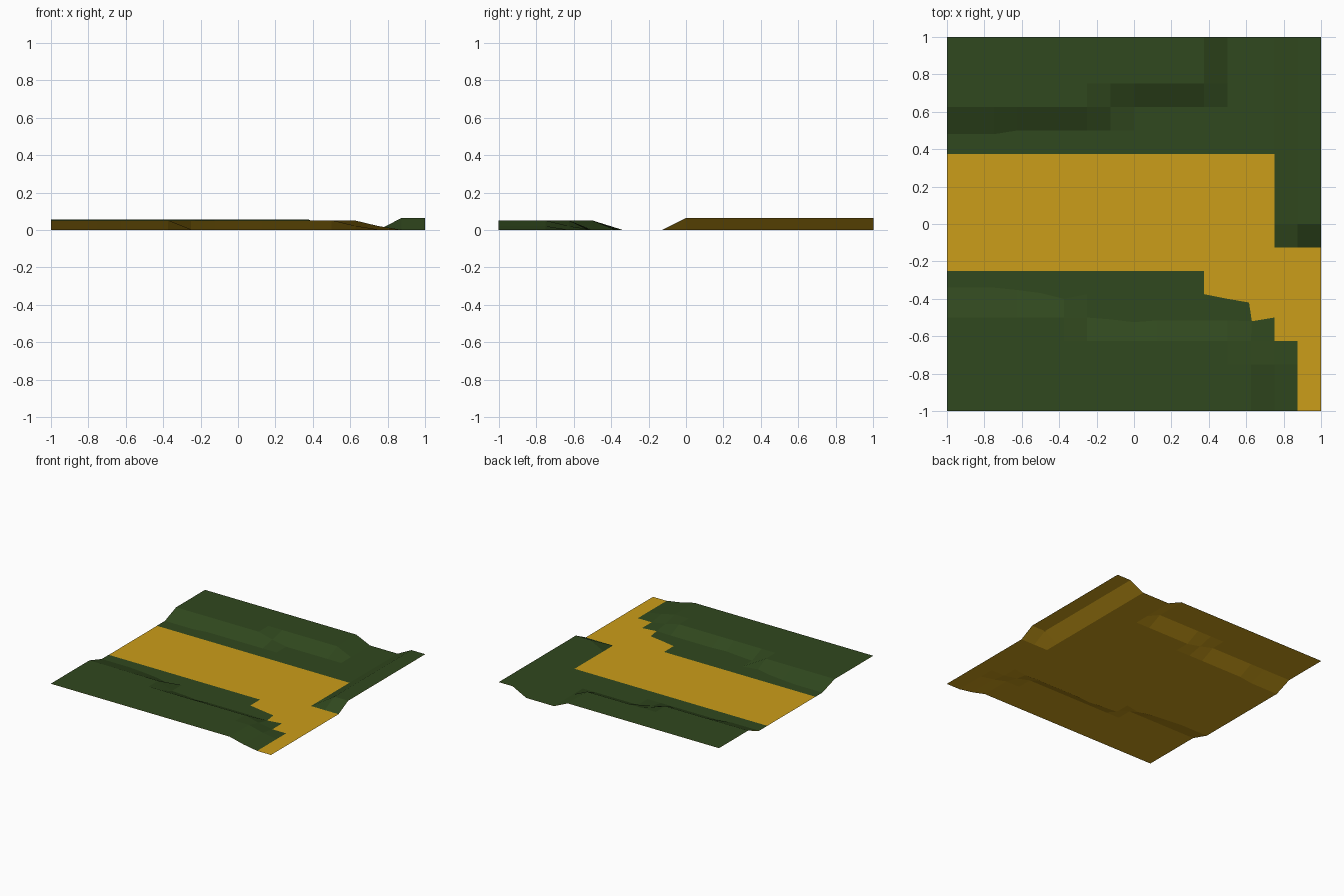
import bpy

if "Cube" in bpy.data.objects:
    bpy.data.objects.remove(bpy.data.objects["Cube"])

N = 16                      # cells per side
STEP = 2 / N
LIFT = 0.001                # grass sits just above the sand
SOUTH, NORTH, EAST = 0.05, 0.056, 0.063


def south_bank(x, y):
    # lower bank: stepped edge along the track, sloping off before the bend
    if x <= -0.375:
        edge = -0.5
    elif x <= 0.5:
        edge = -0.625
    elif x <= 0.625:
        edge = -0.75
    else:
        return 0.02 if x <= 0.75 and y <= -0.75 else 0
    return SOUTH if y <= edge else 0


def north_bank(x, y):
    if x > 0.375:
        return 0
    return NORTH if y >= (0.625 if x <= -0.25 else 0.75) else 0


def east_bank(x, y):
    return EAST if x >= 0.875 and y >= 0 else 0


# half-height corners where a bank edge steps
CORNERS = {(-0.125, 0.625): 0.025, (0.625, -0.625): 0.02}

# hand-nudged grid points that roughen the bank feet and track edge
NUDGE = {
    (0.5, -0.375): (0, -0.025), (0.625, -0.375): (-0.01, -0.045),
    (0.625, -0.5): (0.005, -0.02),
    (-1, -0.375): (0, 0.035), (-0.875, -0.375): (0, 0.035),
    (-0.75, -0.375): (0, 0.035), (-0.625, -0.375): (0, 0.022),
    (-0.5, -0.375): (0, 0.006), (-0.375, -0.375): (0, -0.025),
    (-0.125, -0.5): (0, -0.01), (0, -0.5): (0, -0.025),
    (0.125, -0.5): (0, -0.015), (0.25, -0.5): (0, -0.015),
    (0.375, -0.5): (0, -0.015), (0.5, -0.5): (0, -0.015),
    (-1, 0.5): (0, -0.02), (-0.875, 0.5): (0, -0.02),
    (-0.75, 0.5): (0, -0.02),
}


def point(i, j):
    x, y = -1 + i * STEP, -1 + j * STEP
    z = max(south_bank(x, y), north_bank(x, y), east_bank(x, y))
    z = CORNERS.get((x, y), z)
    dx, dy = NUDGE.get((x, y), (0, 0))
    return x + dx, y + dy, z


def is_grass(i, j):
    # tested at the cell centre; the rest is the sand track
    x, y = -1 + (i + 0.5) * STEP, -1 + (j + 0.5) * STEP
    if y > 0.375 or (x > 0.75 and y > -0.125):
        return True
    for right, top in ((0.375, -0.25), (0.625, -0.375), (0.75, -0.5), (0.875, -0.625)):
        if x < right:
            return y < top
    return False


def terrain(name, color, keep, lift=0):
    cells = [(i, j) for i in range(N) for j in range(N) if keep(i, j)]
    index, verts, faces = {}, [], []
    for i, j in cells:
        face = []
        for key in ((i, j), (i + 1, j), (i + 1, j + 1), (i, j + 1)):
            if key not in index:
                index[key] = len(verts)
                x, y, z = point(*key)
                verts.append((x, y, z + lift))
            face.append(index[key])
        faces.append(face)
    mesh = bpy.data.meshes.new(name)
    mesh.from_pydata(verts, [], faces)
    mat = bpy.data.materials.new(name)
    mat.diffuse_color = color
    mat.use_nodes = True
    mat.node_tree.nodes["Principled BSDF"].inputs["Base Color"].default_value = mat.diffuse_color
    mesh.materials.append(mat)
    obj = bpy.data.objects.new(name, mesh)
    bpy.context.collection.objects.link(obj)
    return obj


# full sand ground, with the grass layer over everything but the track
terrain("sand_ground", (0.6, 0.34, 0.01, 1), lambda i, j: True)
terrain("grass", (0.03, 0.065, 0.013, 1), is_grass, LIFT)
